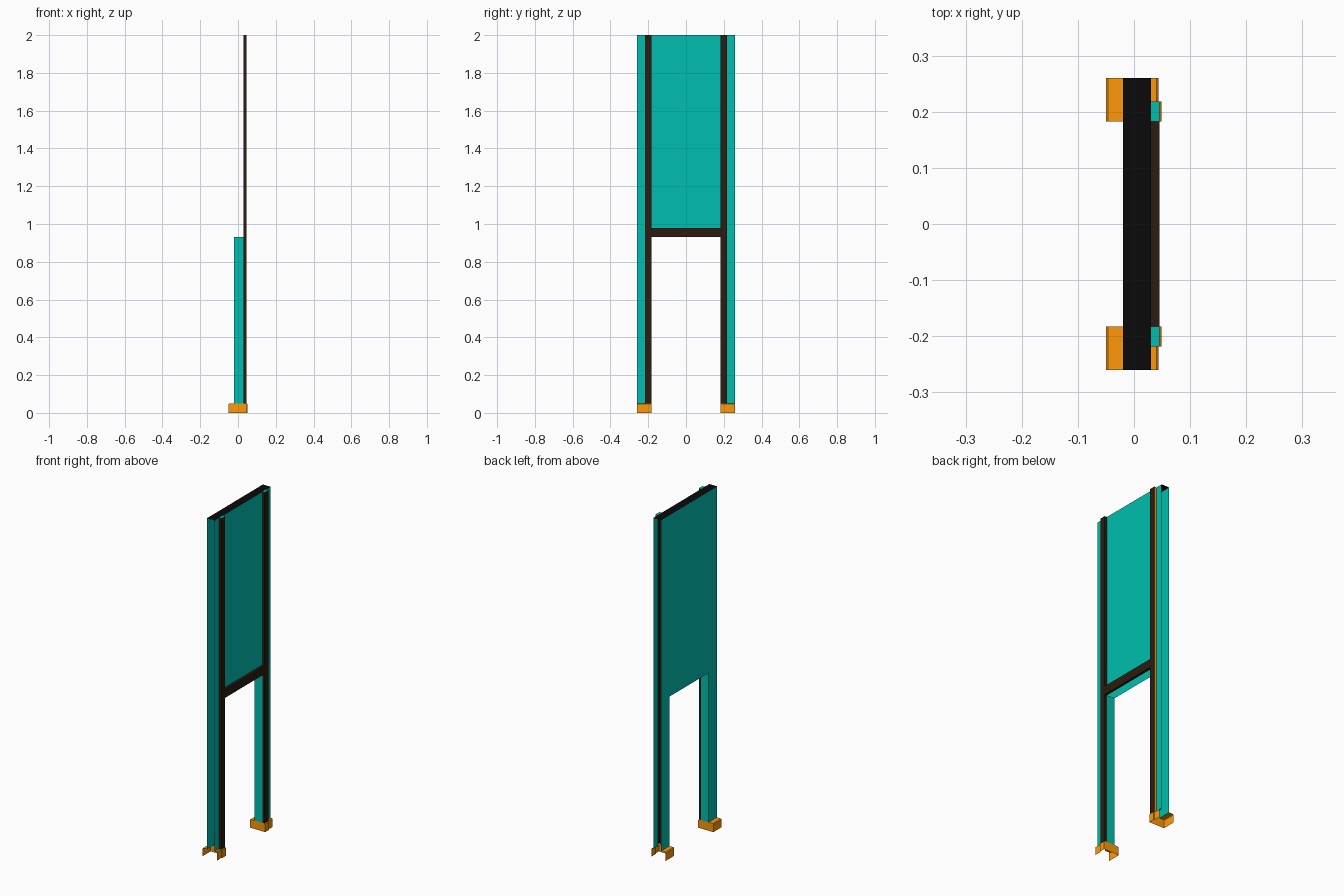
import bpy, bmesh
from mathutils import Vector

if "Cube" in bpy.data.objects:
    bpy.data.objects.remove(bpy.data.objects["Cube"])


def material(name, rgb):
    m = bpy.data.materials.new(name)
    m.diffuse_color = (*rgb, 1)
    m.use_nodes = True
    m.node_tree.nodes["Principled BSDF"].inputs["Base Color"].default_value = m.diffuse_color
    return m


TEAL = material("teal", (0.0, 0.52, 0.43))
BROWN = material("dark_brown", (0.025, 0.012, 0.005))
BLACK = material("black", (0.003, 0.003, 0.003))
ORANGE = material("orange", (1.0, 0.32, 0.003))

XB, XF, XT = -0.02, 0.03, 0.045      # back skin, front skin, trim front
YI, YM, YO = 0.183, 0.218, 0.26      # leg inside, trim outside, outer edge
ZF, ZP, ZB, ZT = 0.05, 0.93, 0.98, 2.0  # foot top, panel bottom, bar top, top


def build(name, faces):
    """faces: (points, outward direction, material)"""
    bm = bmesh.new()
    mats = []
    for pts, out, mat in faces:
        if mat not in mats:
            mats.append(mat)
        f = bm.faces.new([bm.verts.new(p) for p in pts])
        f.normal_update()
        if f.normal.dot(Vector(out)) < 0:
            f.normal_flip()
        f.material_index = mats.index(mat)
    bmesh.ops.remove_doubles(bm, verts=bm.verts, dist=1e-5)
    mesh = bpy.data.meshes.new(name)
    bm.to_mesh(mesh)
    bm.free()
    for m in mats:
        mesh.materials.append(m)
    ob = bpy.data.objects.new(name, mesh)
    bpy.context.collection.objects.link(ob)


def xface(x, y0, y1, z0, z1, d, mat):
    return ([(x, y0, z0), (x, y1, z0), (x, y1, z1), (x, y0, z1)], (d, 0, 0), mat)


def yface(y, x0, x1, z0, z1, d, mat):
    return ([(x0, y, z0), (x1, y, z0), (x1, y, z1), (x0, y, z1)], (0, d, 0), mat)


def zface(z, x0, x1, y0, y1, d, mat):
    return ([(x0, y0, z), (x1, y0, z), (x1, y1, z), (x0, y1, z)], (0, 0, d), mat)


# Upper panel: hollow, open below and at both outer ends
build("panel", [
    xface(XB, -YO, YO, ZP, ZT, -1, TEAL),
    xface(XF, -YI, YI, ZB, ZT, 1, TEAL),
    zface(ZT, XB, XF, -YO, YO, 1, BLACK),
])

# Horizontal trim bar along the panel's lower edge
build("cross_trim", [
    xface(XT, -YI, YI, ZP, ZB, 1, BROWN),
    zface(ZB, XF, XT, -YI, YI, 1, BROWN),
    zface(ZP, XF, XT, -YI, YI, -1, BROWN),
])


def foot_profile(xmax):
    c = 0.004
    return [(-0.05, 0), (-0.05, ZF - c), (-0.05 + c, ZF), (XB, ZF),
            (XF, ZF), (xmax - c, ZF), (xmax, ZF - c), (xmax, 0)]


for s, side in ((-1, "left"), (1, "right")):
    # Leg: back skin, inner wall and narrow front strip, open outside
    build(side + "_leg", [
        xface(XB, s * YI, s * YO, ZF, ZP, -1, TEAL),
        yface(s * YI, XB, XF, ZF, ZP, -s, TEAL),
        xface(XF, s * YM, s * YO, ZF, ZT, 1, TEAL),
    ])
    # Full-height vertical trim
    build(side + "_trim", [
        xface(XT, s * YI, s * YM, ZF, ZT, 1, BROWN),
        yface(s * YI, XF, XT, ZF, ZT, -s, BROWN),
        yface(s * YM, XF, XT, ZF, ZT, s, ORANGE if s > 0 else BROWN),
        zface(ZT, XF, XT, s * YI, s * YM, 1, TEAL),
    ])
    # Foot: stepped cap, open below, outside and where the hollow leg enters
    faces = []
    wide, slim = foot_profile(0.049), foot_profile(0.044)
    for prof, y0, y1 in ((wide, s * YI, s * YM), (slim, s * YM, s * YO)):
        for (xa, za), (xb, zb) in zip(prof, prof[1:]):
            if xa == XB:
                continue
            pts = [(xa, y0, za), (xb, y0, zb), (xb, y1, zb), (xa, y1, za)]
            faces.append((pts, (za - zb, 0, xb - xa), ORANGE))
    faces.append(([(x, s * YI, z) for x, z in wide], (0, -s, 0), ORANGE))
    step = slim[5:] + wide[:4:-1]
    faces.append(([(x, s * YM, z) for x, z in step], (0, s, 0), ORANGE))
    build(side + "_foot", faces)
